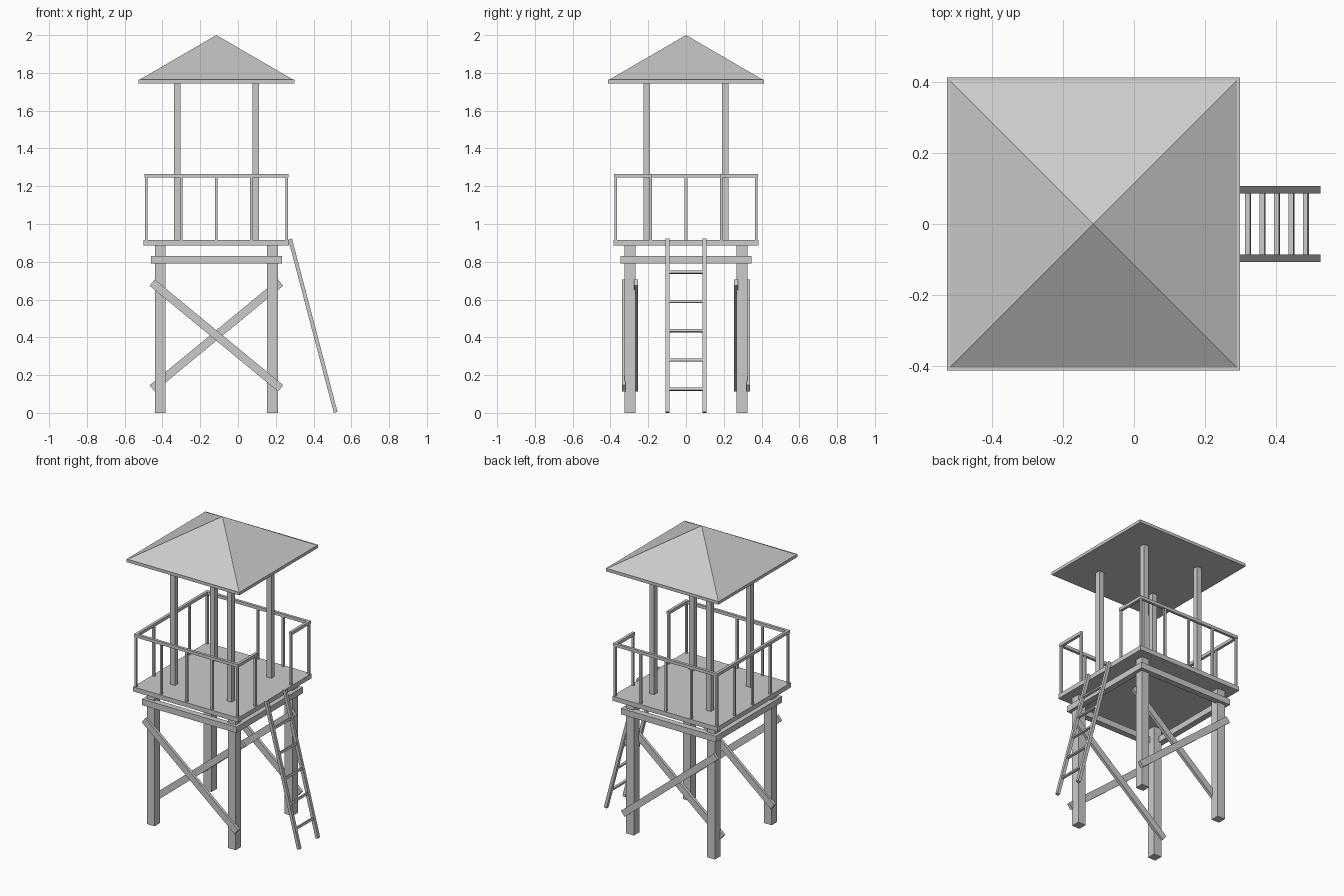
import bpy
import bmesh
from mathutils import Vector, Matrix

if "Cube" in bpy.data.objects:
    bpy.data.objects.remove(bpy.data.objects["Cube"], do_unlink=True)

CX = -0.1145  # tower axis; the ladder sticks out on +x

grey = bpy.data.materials.new("plain_grey")
grey.use_nodes = True
COLOUR = (0.6, 0.6, 0.6, 1)
grey.diffuse_color = COLOUR
grey.node_tree.nodes["Principled BSDF"].inputs["Base Color"].default_value = COLOUR


def finish(name, bm):
    mesh = bpy.data.meshes.new(name)
    bmesh.ops.recalc_face_normals(bm, faces=bm.faces)
    bm.to_mesh(mesh)
    bm.free()
    mesh.materials.append(grey)
    obj = bpy.data.objects.new(name, mesh)
    bpy.context.collection.objects.link(obj)
    return obj


def box(name, x, y, z):
    """Box from (low, high) ranges; x is measured from the tower axis."""
    size = [r[1] - r[0] for r in (x, y, z)]
    mid = Vector([(r[0] + r[1]) / 2 for r in (x, y, z)]) + Vector((CX, 0, 0))
    bm = bmesh.new()
    bmesh.ops.create_cube(bm, size=1, matrix=Matrix.Translation(mid) @ Matrix.Diagonal((*size, 1)))
    return finish(name, bm)


def around(c, w):
    return (c - w / 2, c + w / 2)


def plank(name, a, b, width, depth):
    """Square-ended plank between two points in an xz plane; depth runs along y."""
    a, b = Vector(a), Vector(b)
    d = (b - a).normalized()
    y = Vector((0, 1, 0))
    turn = Matrix((d, y, d.cross(y))).transposed().to_4x4()
    size = Matrix.Diagonal(((b - a).length, depth, width, 1))
    bm = bmesh.new()
    bmesh.ops.create_cube(bm, size=1, matrix=Matrix.Translation((a + b) / 2) @ turn @ size)
    return finish(name, bm)


SIDES = (-1, 1)

# Legs and roof posts
for sx in SIDES:
    for sy in SIDES:
        box("leg", around(sx * 0.297, 0.057), around(sy * 0.297, 0.057), (0, 0.885))
        box("roof_post", around(sx * 0.208, 0.035), around(sy * 0.208, 0.035), (0.915, 1.75))

# Beam frame under the deck
for s in SIDES:
    box("beam_along_x", (-0.347, 0.347), around(s * 0.327, 0.04), (0.79, 0.83))
    box("beam_along_y", around(s * 0.327, 0.04), (-0.347, 0.347), (0.79, 0.83))

# Crossed braces, one outside and one inside the legs, front and back
for s in SIDES:
    for name, y, lean in (("outer_brace", 0.33, 1), ("inner_brace", 0.265, -1)):
        plank(name, (CX - lean * 0.34, s * y, 0.69), (CX + lean * 0.34, s * y, 0.13), 0.043, 0.02)

# Deck
box("deck", (-0.385, 0.385), (-0.385, 0.385), (0.885, 0.915))

# Railing, with an opening on the ladder side
EDGE, STEP, RAIL_Z = 0.372, 0.186, (1.245, 1.265)
for s in SIDES:
    box("hand_rail", (-0.381, 0.381), around(s * EDGE, 0.018), RAIL_Z)
    box("short_hand_rail", around(EDGE, 0.018), sorted((s * 0.381, s * 0.179)), RAIL_Z)
    for i in range(-2, 3):
        box("baluster", around(i * STEP, 0.014), around(s * EDGE, 0.014), (0.915, 1.25))
    box("opening_baluster", around(EDGE, 0.014), around(s * STEP, 0.014), (0.915, 1.25))
box("left_out_hand_rail", around(-EDGE, 0.018), (-0.381, 0.381), RAIL_Z).name = "far_hand_rail"
for i in (-1, 0, 1):
    box("far_baluster", around(-EDGE, 0.014), around(i * STEP, 0.014), (0.915, 1.25))

# Roof slab and pyramid
box("roof_slab", (-0.413, 0.413), (-0.413, 0.413), (1.745, 1.765))
bm = bmesh.new()
corners = [bm.verts.new((CX + x * 0.405, y * 0.405, 1.765))
           for x, y in ((-1, -1), (1, -1), (1, 1), (-1, 1))]
apex = bm.verts.new((CX, 0, 2))
bm.faces.new(corners)
for i in range(4):
    bm.faces.new((corners[i], corners[(i + 1) % 4], apex))
finish("roof_pyramid", bm)

# Leaning ladder
TOP, FOOT = Vector((0.276, 0, 0.92)), Vector((0.517, 0, 0.003))
for s in SIDES:
    side = Vector((0, s * 0.097, 0))
    plank("ladder_rail", TOP + side, FOOT + side, 0.02, 0.021)
for i in range(5):
    z = 0.125 + i * 0.155
    p = FOOT.lerp(TOP, (z - FOOT.z) / (TOP.z - FOOT.z))
    along = (TOP - FOOT).normalized() * 0.007
    plank("ladder_rung", p - along, p + along, 0.014, 0.19)
